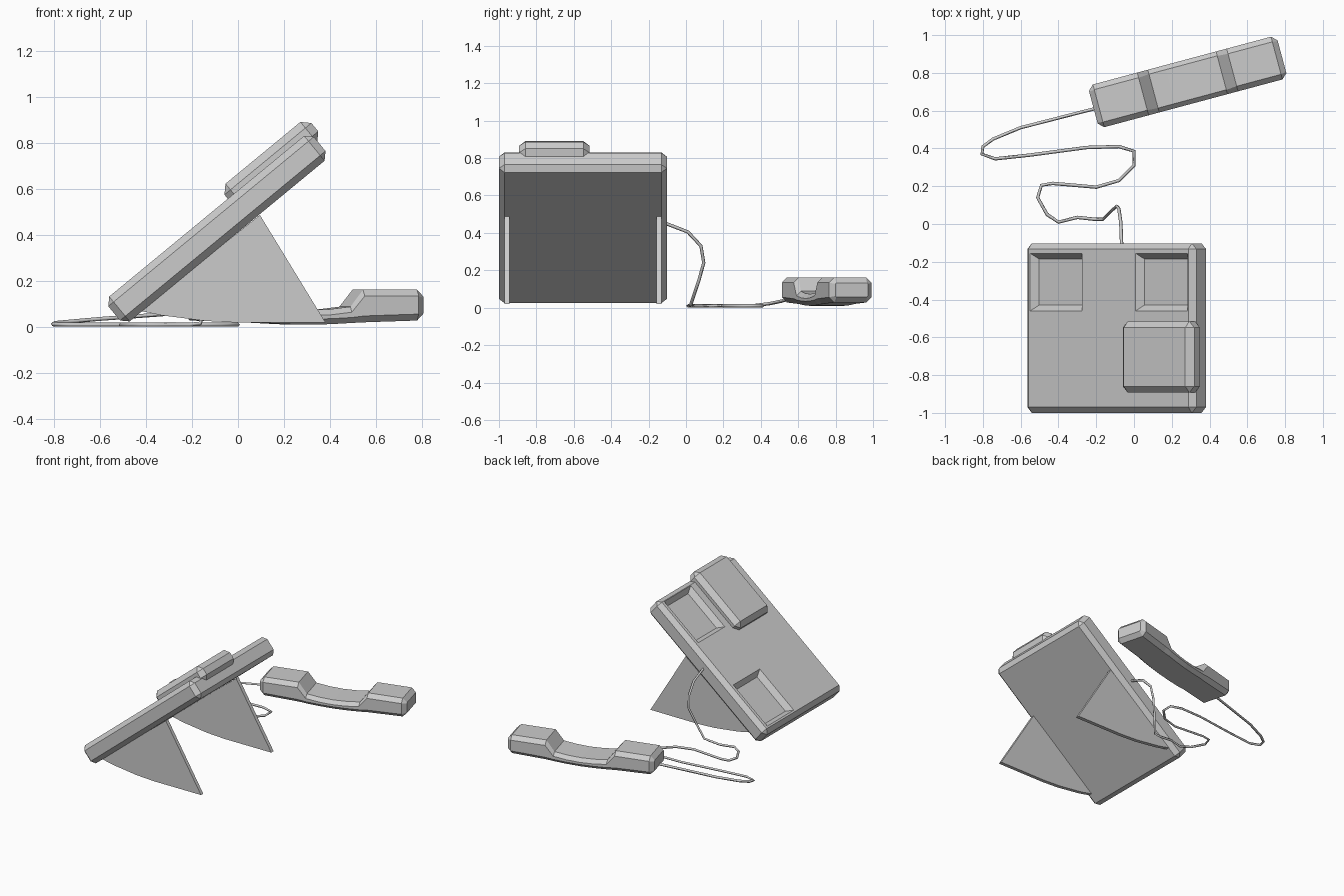
import bpy, bmesh
from math import radians
from mathutils import Matrix, Vector

if "Cube" in bpy.data.objects:
    bpy.data.objects.remove(bpy.data.objects["Cube"])

# tilted panel frame: local x runs up the slope, local z is its normal
TILT = Matrix.Rotation(radians(-39.5), 4, 'Y')


def finish(name, bm, matrix=Matrix()):
    bmesh.ops.transform(bm, matrix=matrix, verts=bm.verts)
    bmesh.ops.recalc_face_normals(bm, faces=bm.faces)
    mesh = bpy.data.meshes.new(name)
    bm.to_mesh(mesh)
    bm.free()
    obj = bpy.data.objects.new(name, mesh)
    bpy.context.collection.objects.link(obj)
    return obj


def chamfered_box(name, lo, hi, c, matrix):
    lo, hi = Vector(lo), Vector(hi)
    bm = bmesh.new()
    bmesh.ops.create_cube(bm, size=1)
    for v in bm.verts:
        v.co = Vector(((lo[i] + hi[i]) / 2 + v.co[i] * (hi[i] - lo[i]) for i in range(3)))
    bmesh.ops.bevel(bm, geom=bm.edges[:], offset=c, segments=1, affect='EDGES', profile=0.5)
    return finish(name, bm, matrix)


def loft(name, rings, matrix=Matrix()):
    bm = bmesh.new()
    loops = [[bm.verts.new(p) for p in ring] for ring in rings]
    n = len(loops[0])
    for a, b in zip(loops, loops[1:]):
        for i in range(n):
            j = (i + 1) % n
            bm.faces.new((a[i], a[j], b[j], b[i]))
    bm.faces.new(loops[0])
    bm.faces.new(loops[-1])
    return finish(name, bm, matrix)


# sloping base panel
TOP = 0.458
panel = chamfered_box("base_panel", (-0.378, -1.0, 0.318), (0.78, -0.102, TOP), 0.03, TILT)

# two tapered cradle pockets sunk into the panel
def pocket_ring(u0, u1, n, inset):
    a, b, c, d = u0 + inset, u1 - inset, -0.46 + inset, -0.155 - inset
    return [(a, c, n), (b, c, n), (b, d, n), (a, d, n)]

for u0, u1 in ((-0.335, 0.022), (0.388, 0.746)):
    cutter = loft("pocket_cutter", [pocket_ring(u0, u1, TOP - 0.037, 0.03),
                                    pocket_ring(u0, u1, TOP + 0.037, -0.03)], TILT)
    cutter.hide_render = True
    mod = panel.modifiers.new("pocket", 'BOOLEAN')
    mod.operation, mod.solver, mod.object = 'DIFFERENCE', 'EXACT', cutter
    bpy.context.view_layer.objects.active = panel
    bpy.ops.object.modifier_apply(modifier=mod.name)
    bpy.data.objects.remove(cutter)

# raised block beside the upper pocket
chamfered_box("raised_block", (0.32, -0.893, 0.40), (0.81, -0.515, 0.515), 0.034, TILT)

# two triangular support plates under the panel
profile = [(0.095, 0.487), (0.38, 0.02), (0.0, 0.019), (-0.14, 0.026), (-0.33, 0.05), (-0.425, 0.07)]
for name, y0, y1 in (("front_support", -0.97, -0.944), ("rear_support", -0.158, -0.131)):
    loft(name, [[(x, y, z) for x, z in profile] for y in (y0, y1)])

# handset: octagonal section lofted along its length
def section(s, zb, zt, half, c):
    yz = [(-half + c, zb), (half - c, zb), (half, zb + c), (half, zt - c),
          (half - c, zt), (-half + c, zt), (-half, zt - c), (-half, zb + c)]
    return [(s, y, z) for y, z in yz]

half_stations = [(0.517, 0.057, 0.133, 0.09, 0.006), (0.488, 0.028, 0.162, 0.117, 0.028),
                 (0.245, 0.02, 0.162, 0.117, 0.028), (0.187, 0.017, 0.088, 0.117, 0.024),
                 (0.095, 0.012, 0.077, 0.117, 0.024)]
stations = [(-s[0], *s[1:]) for s in half_stations]
stations += [(0.0, 0.01, 0.073, 0.117, 0.024)] + half_stations[::-1]
loft("handset", [section(*s) for s in stations],
     Matrix.Translation((0.284, 0.752, 0)) @ Matrix.Rotation(radians(15), 4, 'Z'))

# loose cord from panel to handset
path = [(-0.065, -0.12, 0.455), (-0.07, 0.01, 0.405), (-0.08, 0.08, 0.33), (-0.09, 0.095, 0.24),
        (-0.12, 0.07, 0.15), (-0.165, 0.025, 0.015)]
path += [(x, y, 0.01) for x, y in (
    (-0.21, 0.025), (-0.3, 0.035), (-0.4, 0.01), (-0.46, 0.05), (-0.51, 0.14), (-0.49, 0.205),
    (-0.43, 0.215), (-0.2, 0.195), (-0.08, 0.23), (0.0, 0.31), (0.0, 0.385), (-0.08, 0.41),
    (-0.25, 0.405), (-0.55, 0.365), (-0.735, 0.345))]
path += [(-0.805, 0.37, 0.012), (-0.80, 0.41, 0.017), (-0.745, 0.45, 0.022),
         (-0.6, 0.51, 0.035), (-0.19, 0.615, 0.065)]
curve = bpy.data.curves.new("cord", 'CURVE')
curve.dimensions = '3D'
curve.bevel_depth = 0.009
curve.bevel_resolution = 0
curve.use_fill_caps = True
spline = curve.splines.new('POLY')
spline.points.add(len(path) - 1)
for pt, co in zip(spline.points, path):
    pt.co = (*co, 1)
bpy.context.collection.objects.link(bpy.data.objects.new("cord", curve))
